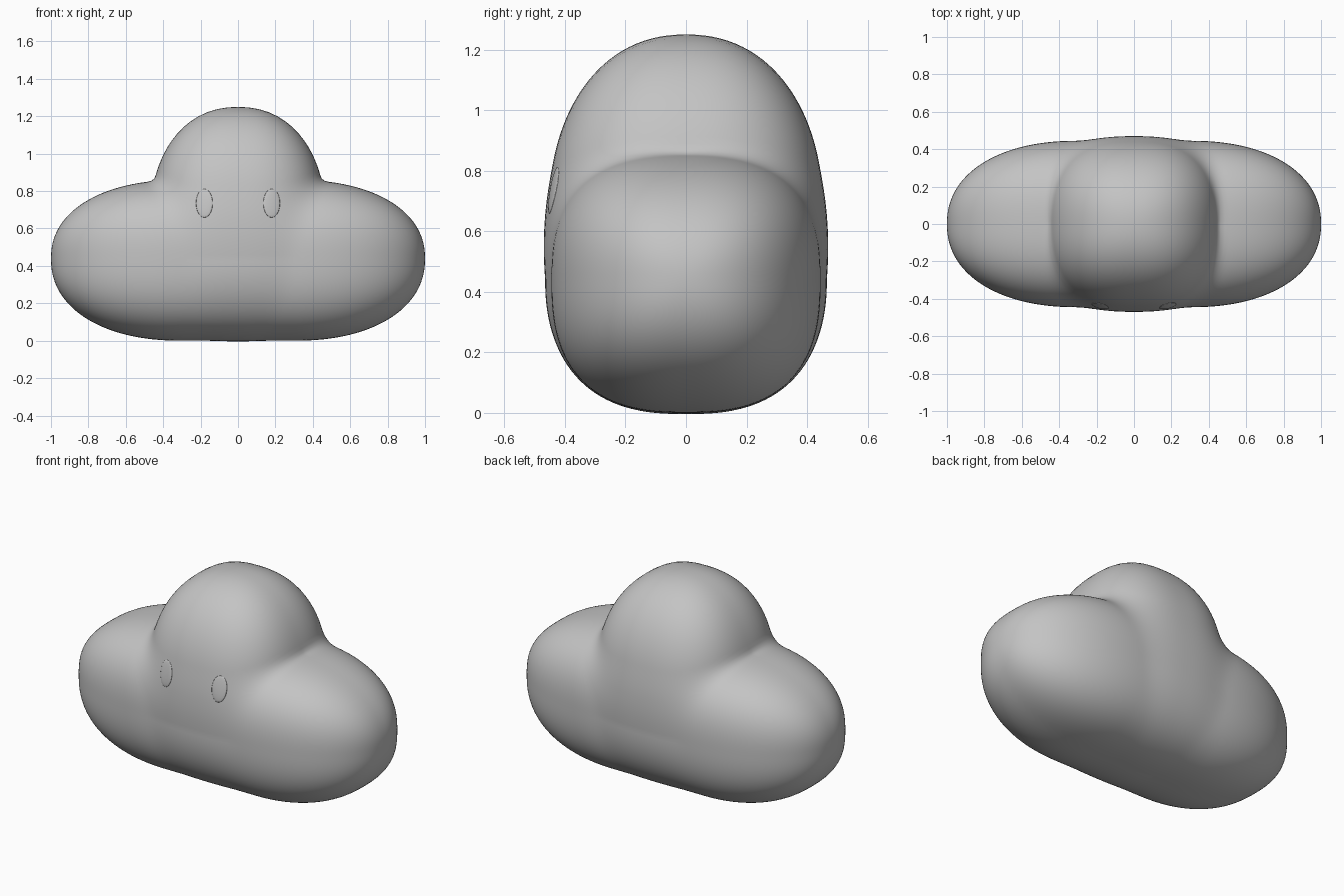
import bpy
import bmesh
from mathutils import Vector

if "Cube" in bpy.data.objects:
    bpy.data.objects.remove(bpy.data.objects["Cube"])

CENTRE = Vector((0, 0, 0.44))


def pillow(u, v, w, round_uv, round_w):
    """Rounded-box measure: 1 on the skin, u and v across, w along the length."""
    return (u ** round_uv + v ** round_uv) ** (round_w / round_uv) + w ** round_w


def lobes(p):
    """Wide lower cloud with a straight middle and round ends."""
    z = p.z / 0.42 if p.z > 0 else -p.z / 0.44
    return pillow(abs(p.y) / 0.445, z, max(abs(p.x) - 0.3, 0) / 0.7, 2.6, 2.2)


def dome(p):
    """Tall middle puff."""
    z = max(p.z - 0.2, 0) / 0.61 if p.z > 0 else -p.z / 0.43
    return pillow(abs(p.x) / 0.47, abs(p.y) / 0.455, z, 2.5, 2.2)


def reach(shape, d):
    """Distance from the centre to the skin of a shape along direction d."""
    low, high = 0.2, 1.1
    for _ in range(20):
        mid = (low + high) / 2
        if shape(d * mid) < 1:
            low = mid
        else:
            high = mid
    return low


def surface(v):
    """Point on the blended cloud skin in the direction of v."""
    d = v.normalized()
    a, b = reach(lobes, d), reach(dome, d)
    # tight crease over the top, softer blend on the front and back
    k = 0.03 + abs(d.y) * (0.03 + 0.13 * max(d.z, 0))
    h = max(k - abs(a - b), 0) / k
    return d * (max(a, b) + h * h * k / 4)


def finish(bm, name, material):
    bmesh.ops.recalc_face_normals(bm, faces=bm.faces)
    for f in bm.faces:
        f.smooth = True
    mesh = bpy.data.meshes.new(name)
    bm.to_mesh(mesh)
    bm.free()
    mesh.materials.append(material)
    obj = bpy.data.objects.new(name, mesh)
    bpy.context.collection.objects.link(obj)


grey = bpy.data.materials.new("soft_grey")
grey.diffuse_color = (0.55, 0.55, 0.55, 1)
grey.use_nodes = True
grey.node_tree.nodes["Principled BSDF"].inputs["Base Color"].default_value = grey.diffuse_color

# cloud body: a finely divided cube pushed out onto the blended skin
bm = bmesh.new()
bmesh.ops.create_cube(bm, size=2)
bmesh.ops.subdivide_edges(bm, edges=bm.edges[:], cuts=51, use_grid_fill=True)
for v in bm.verts:
    v.co = CENTRE + surface(Vector((v.co.x, v.co.y * 0.5, v.co.z * 0.55)))
finish(bm, "cloud_body", grey)

# eyes: thin raised upright ovals that follow the front of the body
for side, label in ((-1, "left"), (1, "right")):
    bm = bmesh.new()
    bmesh.ops.create_uvsphere(bm, u_segments=20, v_segments=10, radius=1)
    for v in bm.verts:
        a, b, c = v.co
        spot = Vector((side * 0.18 + 0.045 * a, -0.43, 0.735 + 0.077 * c)) - CENTRE
        for _ in range(8):
            spot.y = surface(spot).y
        spot.y += 0.006 * b
        v.co = CENTRE + spot
    finish(bm, label + "_eye", grey)
